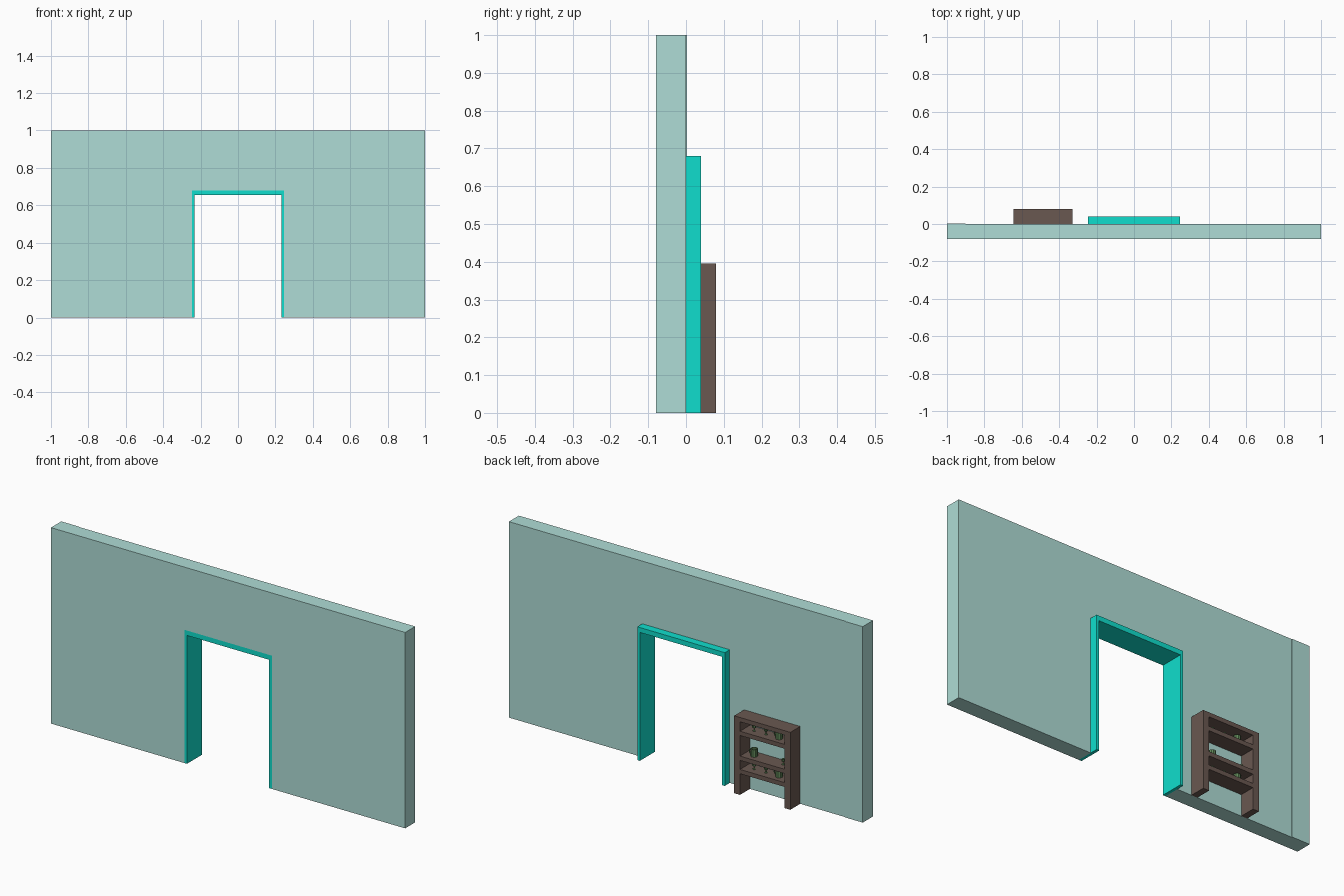
import bpy, bmesh, math

if "Cube" in bpy.data.objects:
    bpy.data.objects.remove(bpy.data.objects["Cube"])


def material(name, rgb):
    m = bpy.data.materials.new(name)
    m.diffuse_color = (*rgb, 1)
    m.use_nodes = True
    m.node_tree.nodes["Principled BSDF"].inputs["Base Color"].default_value = m.diffuse_color
    return m


WALL = material("pale_green", (0.43, 0.72, 0.67))
TRIM = material("turquoise", (0.005, 0.73, 0.61))
WOOD = material("dark_wood", (0.144, 0.098, 0.082))
GLASS = material("green_ware", (0.12, 0.25, 0.10))


def finish(name, bm, mat):
    bmesh.ops.recalc_face_normals(bm, faces=bm.faces)
    me = bpy.data.meshes.new(name)
    bm.to_mesh(me)
    bm.free()
    me.materials.append(mat)
    ob = bpy.data.objects.new(name, me)
    bpy.context.collection.objects.link(ob)
    return ob


def box(name, x0, x1, y0, y1, z0, z1, mat):
    bm = bmesh.new()
    bmesh.ops.create_cube(bm, size=1)
    for v in bm.verts:
        v.co = (x1 if v.co.x > 0 else x0, y1 if v.co.y > 0 else y0, z1 if v.co.z > 0 else z0)
    return finish(name, bm, mat)


def extrude_profile(name, pts, y0, y1, mat):
    bm = bmesh.new()
    face = bm.faces.new([bm.verts.new((x, y0, z)) for x, z in pts])
    ext = bmesh.ops.extrude_face_region(bm, geom=[face])
    for g in ext["geom"]:
        if isinstance(g, bmesh.types.BMVert):
            g.co.y = y1
    return finish(name, bm, mat)


def lathe(name, profile, loc, mat, sides=10):
    bm = bmesh.new()
    rings = [[bm.verts.new((loc[0] + r * math.cos(2 * math.pi * i / sides),
                            loc[1] + r * math.sin(2 * math.pi * i / sides), loc[2] + z))
              for i in range(sides)] for r, z in profile]
    for a, b in zip(rings, rings[1:]):
        for i in range(sides):
            j = (i + 1) % sides
            bm.faces.new((a[i], a[j], b[j], b[i]))
    bm.faces.new(rings[0])
    bm.faces.new(rings[-1])
    return finish(name, bm, mat)


def arch(w, h, iw, ih):
    return [(-w, 0), (-w, h), (w, h), (w, 0), (iw, 0), (iw, ih), (-iw, ih), (-iw, 0)]


# Wall with doorway, thin strip at its end, and door frame
extrude_profile("wall", arch(1, 1, 0.247, 0.68), -0.08, 0, WALL)
box("wall_end_strip", -1, -0.9, -0.001, 0.003, 0, 1, WALL)
extrude_profile("door_frame", arch(0.247, 0.68, 0.232, 0.655), -0.08, 0.04, TRIM)

# Open shelf unit against the back of the wall
X0, X1, POST, H, T = -0.645, -0.328, 0.033, 0.395, 0.022
box("shelf_post_left", X0, X0 + POST, 0, 0.08, 0, H - T, WOOD)
box("shelf_post_right", X1 - POST, X1, 0, 0.08, 0, H - T, WOOD)
box("shelf_top", X0, X1, 0, 0.08, H - T, H, WOOD)
levels = (0.325, 0.198, 0.13)
for n, z in enumerate(levels):
    box(f"shelf_board_{n}", X0 + POST, X1 - POST, 0, 0.08, z - T, z, WOOD)

# Small goblets and mugs on the boards
GOBLET = [(0.007, 0), (0.007, 0.003), (0.002, 0.005), (0.002, 0.013),
          (0.009, 0.018), (0.009, 0.028), (0.007, 0.028), (0.005, 0.018)]
MUG = [(0.017, 0), (0.017, 0.038), (0.014, 0.038), (0.014, 0.004)]


def mug(x, z):
    lathe("mug", MUG, (x, 0.04, z), GLASS)
    bpy.ops.mesh.primitive_torus_add(major_segments=10, minor_segments=5, major_radius=0.01,
                                     minor_radius=0.003, location=(x + 0.018, 0.04, z + 0.019),
                                     rotation=(math.pi / 2, 0, 0))
    handle = bpy.context.object
    handle.name = "mug_handle"
    handle.data.materials.append(GLASS)


for z in (levels[0], levels[2]):
    for x in (-0.413, -0.48):
        lathe("goblet", GOBLET, (x, 0.04, z), GLASS)
    mug(-0.554, z)
mug(-0.413, levels[1])
lathe("goblet", GOBLET, (-0.577, 0.04, levels[1]), GLASS)
